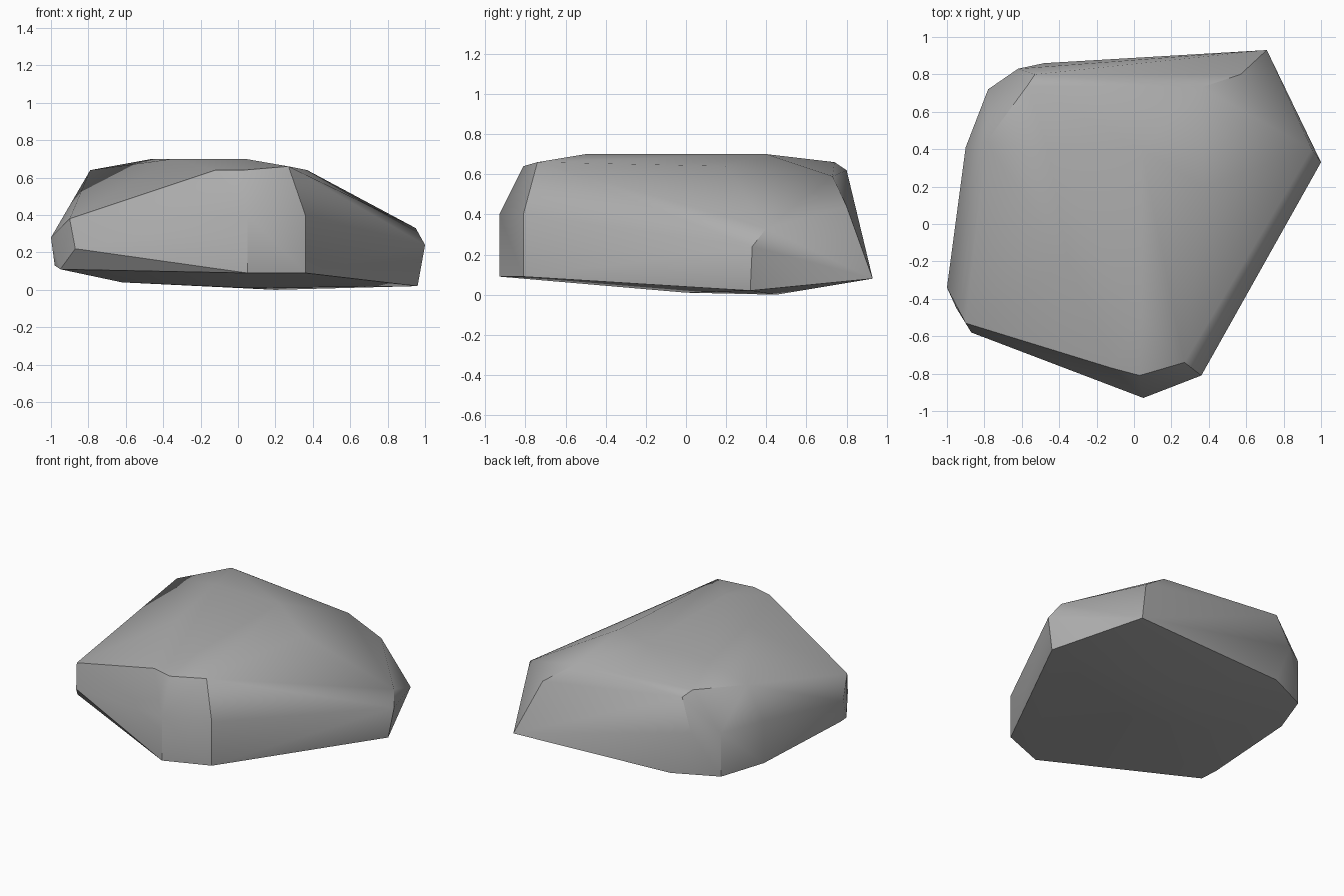
import bpy
import bmesh
import math

cube = bpy.data.objects.get("Cube")
if cube:
    bpy.data.objects.remove(cube, do_unlink=True)

# Rough underside: slightly bulged base with a tilted outline
underside = [
    (0.2, 0.45, 0), (0.05, 0, 0.01), (-0.62, 0.2, 0.04),
    (0.96, 0.32, 0.02), (0.71, 0.93, 0.08), (-0.48, 0.86, 0.09),
    (-0.78, 0.72, 0.09), (-0.9, 0.41, 0.1), (-0.98, -0.34, 0.13),
    (-0.95, -0.45, 0.11), (0.05, -0.93, 0.09), (0.36, -0.81, 0.09),
]

# Widest belt, where the steep sides begin to lean inwards
belt = [
    (1, 0.33, 0.24), (0.95, 0.4, 0.33), (0.57, 0.8, 0.44),
    (-0.62, 0.83, 0.4), (-0.78, 0.72, 0.4), (-0.9, 0.41, 0.4),
    (-1, -0.34, 0.28), (-0.9, -0.53, 0.38), (-0.87, -0.58, 0.22),
    (0.05, -0.93, 0.4), (0.36, -0.81, 0.4),
]

# Upper rim, the crease between sides and top
rim = [
    (0.36, 0.73, 0.59), (-0.53, 0.8, 0.62), (-0.57, 0.74, 0.66),
    (-0.79, 0.44, 0.64), (-0.12, -0.77, 0.64), (0.03, -0.81, 0.64),
    (0.27, -0.74, 0.66), (0.37, 0.2, 0.64),
]

# Gently raised crown
crown = [(-0.46, 0.4, 0.7), (0.04, 0.4, 0.7), (0.04, -0.5, 0.7), (-0.35, -0.2, 0.7)]


def make_material(name, colour):
    material = bpy.data.materials.new(name)
    material.use_nodes = True
    material.diffuse_color = colour
    shader = material.node_tree.nodes["Principled BSDF"]
    shader.inputs["Base Color"].default_value = colour
    shader.inputs["Roughness"].default_value = 0.9
    return material


def make_boulder(name, layers, material):
    """Wrap all layers of corner points in one convex skin."""
    bm = bmesh.new()
    for layer in layers:
        for corner in layer:
            bm.verts.new(corner)
    bmesh.ops.convex_hull(bm, input=bm.verts[:])
    loose = [v for v in bm.verts if not v.link_faces]
    bmesh.ops.delete(bm, geom=loose, context="VERTS")
    # Merge nearly flat neighbours into broad facets
    bmesh.ops.dissolve_limit(bm, angle_limit=math.radians(1),
                             verts=bm.verts[:], edges=bm.edges[:])
    bmesh.ops.recalc_face_normals(bm, faces=bm.faces[:])
    mesh = bpy.data.meshes.new(name)
    bm.to_mesh(mesh)
    bm.free()
    mesh.materials.append(material)
    boulder = bpy.data.objects.new(name, mesh)
    bpy.context.collection.objects.link(boulder)
    return boulder


stone = make_material("stone_grey", (0.42, 0.42, 0.42, 1))
rock = make_boulder("flat_rock", [underside, belt, rim, crown], stone)

# Soft shading over shallow facets, crisp steep creases
bpy.ops.object.select_all(action="DESELECT")
rock.select_set(True)
bpy.context.view_layer.objects.active = rock
bpy.ops.object.shade_smooth_by_angle(angle=math.radians(32))
